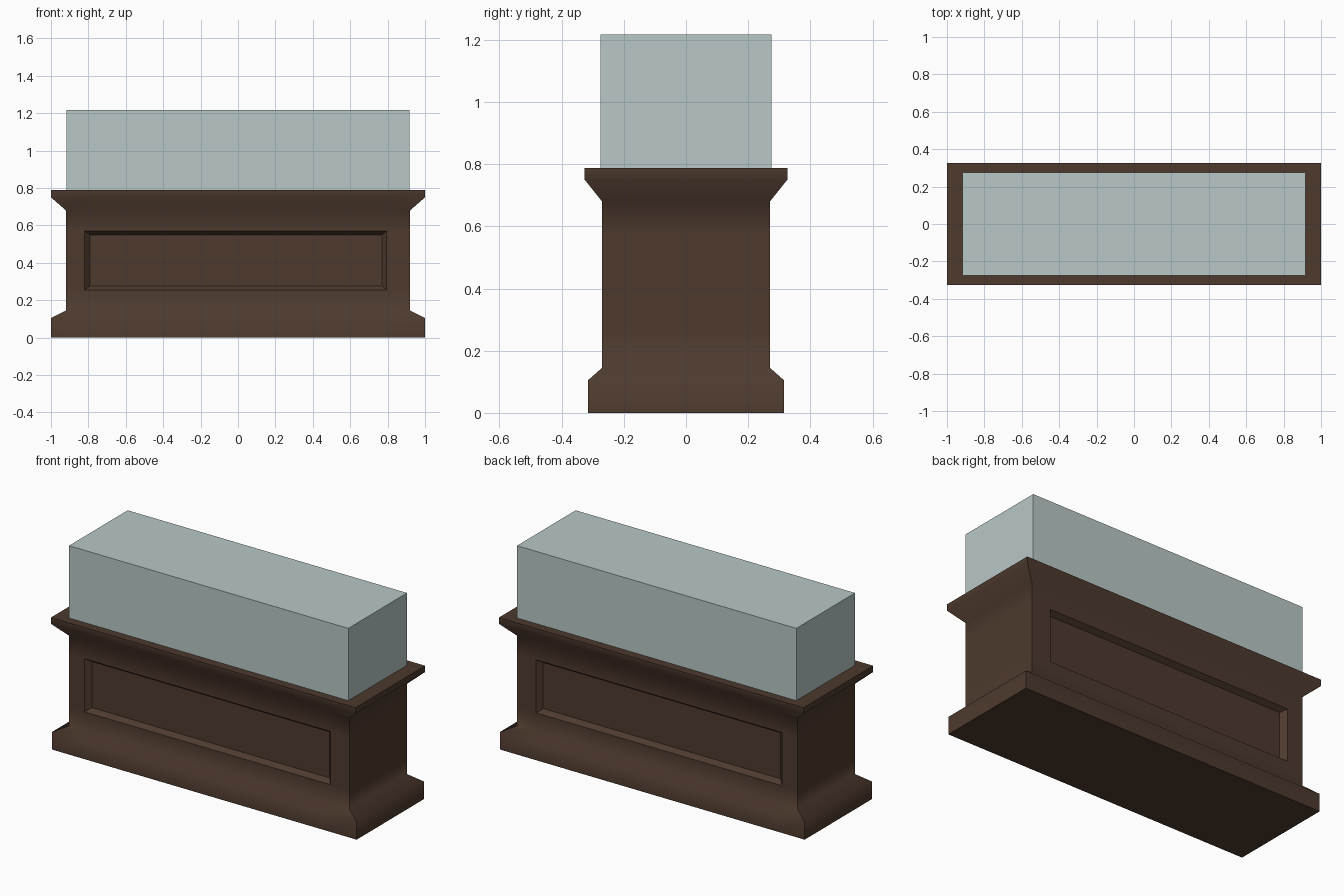
import bpy, bmesh
from mathutils import Vector

if "Cube" in bpy.data.objects:
    bpy.data.objects.remove(bpy.data.objects["Cube"])


def material(name, color):
    m = bpy.data.materials.new(name)
    m.diffuse_color = (*color, 1)
    m.use_nodes = True
    m.node_tree.nodes["Principled BSDF"].inputs["Base Color"].default_value = m.diffuse_color
    return m


def make_object(name, bm, mat):
    bmesh.ops.recalc_face_normals(bm, faces=bm.faces)
    me = bpy.data.meshes.new(name)
    bm.to_mesh(me)
    bm.free()
    me.materials.append(mat)
    ob = bpy.data.objects.new(name, me)
    bpy.context.collection.objects.link(ob)
    return ob


def stack_rings(bm, profile):
    """Rectangular rings (half x, half y, z) bridged from bottom to top."""
    rings = [[bm.verts.new((sx * x, sy * y, z))
              for sx, sy in ((-1, -1), (1, -1), (1, 1), (-1, 1))]
             for x, y, z in profile]
    for a, b in zip(rings, rings[1:]):
        for i in range(4):
            j = (i + 1) % 4
            bm.faces.new((a[i], a[j], b[j], b[i]))
    return rings


# Panel opening and its sunken field: x0, x1, z0, z1
OPENING = (-0.82, 0.795, 0.255, 0.57)
FIELD = (-0.79, 0.77, 0.276, 0.55)
DEPTH = 0.03

# Wooden plinth with moulded foot and flared top
bm = bmesh.new()
rings = stack_rings(bm, [
    (1.0, 0.315, 0), (1.0, 0.315, 0.105), (0.92, 0.27, 0.145),
    (0.92, 0.27, OPENING[2]), (0.92, 0.27, OPENING[3]),
    (0.92, 0.27, 0.68), (1.0, 0.326, 0.75), (1.0, 0.326, 0.788)])
bm.faces.new(rings[0][::-1])
bm.faces.new(rings[-1])
for x in OPENING[:2]:
    bmesh.ops.bisect_plane(bm, geom=bm.verts[:] + bm.edges[:] + bm.faces[:],
                           plane_co=(x, 0, 0), plane_no=(1, 0, 0))
bmesh.ops.recalc_face_normals(bm, faces=bm.faces)

# Sunken panels with bevelled borders, front and back
cx = (OPENING[0] + OPENING[1]) / 2
cz = (OPENING[2] + OPENING[3]) / 2
panels = [f for f in bm.faces if abs(f.normal.y) > 0.99
          and (f.calc_center_median() - Vector((cx, f.calc_center_median().y, cz))).length < 0.02]
sharp = set()
for f in panels:
    side = 1 if f.calc_center_median().y > 0 else -1
    sharp.update(f.edges)
    border = bmesh.ops.inset_individual(bm, faces=[f], thickness=0.02)["faces"]
    for v in f.verts:
        v.co = (FIELD[0] if v.co.x < cx else FIELD[1], side * (0.27 - DEPTH),
                FIELD[2] if v.co.z < cz else FIELD[3])
    for b in border:
        sharp.update(b.edges)
    sharp.update(f.edges)

# Smooth along the moulding, crisp at corners, panels, top and bottom
bm.normal_update()
for f in bm.faces:
    f.smooth = True
for e in bm.edges:
    a, b = e.verts
    upright = abs(a.co.z - b.co.z) > 1e-4
    corner = upright and abs(a.co.x) > 0.9 and abs(b.co.x) > 0.9
    cap = any(abs(f.normal.z) > 0.99 for f in e.link_faces)
    e.smooth = not (e in sharp or corner or cap)
make_object("wooden_plinth", bm, material("dark_wood", (0.075, 0.042, 0.027)))

# Glass case standing on the plinth
bm = bmesh.new()
rings = stack_rings(bm, [(0.917, 0.275, 0.788), (0.917, 0.275, 1.217)])
bm.faces.new(rings[-1])
make_object("glass_case", bm, material("pale_glass", (0.48, 0.58, 0.57)))
